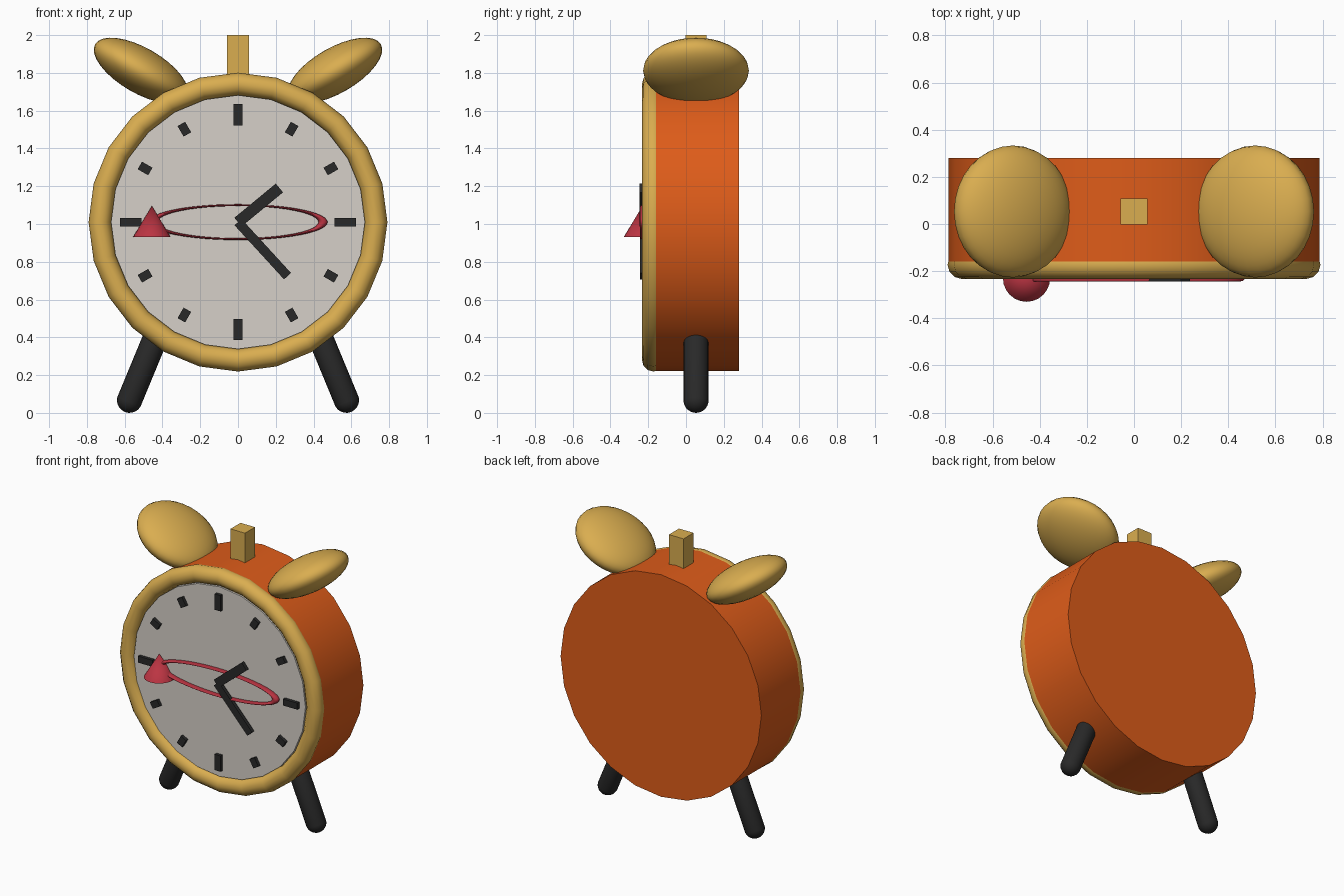
import bpy, bmesh
from math import radians, sin, cos, pi

if "Cube" in bpy.data.objects:
    bpy.data.objects.remove(bpy.data.objects["Cube"])

CZ = 1.01      # height of the clock centre
MID = 0.053    # depth position of bells, legs and handle
SIDES = 24


def material(name, rgb):
    m = bpy.data.materials.new(name)
    m.diffuse_color = (*rgb, 1)
    m.use_nodes = True
    m.node_tree.nodes["Principled BSDF"].inputs["Base Color"].default_value = m.diffuse_color
    return m


ORANGE = material("orange", (0.73, 0.107, 0.01))
GOLD = material("gold", (0.70, 0.42, 0.08))
CREAM = material("cream", (0.67, 0.63, 0.58))
DARK = material("dark", (0.022, 0.022, 0.022))
RED = material("red", (0.50, 0.035, 0.055))


def finish(name, mat, smooth=True):
    ob = bpy.context.object
    ob.name = ob.data.name = name
    ob.data.materials.append(mat)
    if smooth:
        bpy.ops.object.shade_smooth_by_angle(angle=radians(40))
    return ob


def disc(name, mat, radius, y0, y1):
    bpy.ops.mesh.primitive_cylinder_add(vertices=SIDES, radius=radius, depth=y1 - y0,
                                        location=(0, (y0 + y1) / 2, CZ), rotation=(pi / 2, 0, 0))
    return finish(name, mat)


def torus(name, mat, major, minor, y, segments):
    bpy.ops.mesh.primitive_torus_add(major_radius=major, minor_radius=minor,
                                     major_segments=segments, minor_segments=12,
                                     location=(0, y, CZ), rotation=(pi / 2, 0, 0))
    return finish(name, mat)


def box(name, mat, size, loc, turn=0):
    bpy.ops.mesh.primitive_cube_add(size=1, location=loc, rotation=(0, turn, 0))
    bpy.context.object.scale = size
    return finish(name, mat, False)


def dial_bar(name, angle, r0, r1, width, y0, y1):
    """Dark bar on the dial from radius r0 to r1, angle clockwise from twelve."""
    a, r = radians(angle), (r0 + r1) / 2
    box(name, DARK, (width, y1 - y0, r1 - r0),
        (r * sin(a), (y0 + y1) / 2, CZ + r * cos(a)), a)


# Case, rim and dial
disc("case", ORANGE, 0.787, -0.17, 0.28)
torus("rim", GOLD, 0.731, 0.06, -0.173, SIDES)
disc("dial", CREAM, 0.672, -0.205, -0.15)

# Hour marks, longer at the quarters
for i in range(12):
    half = 0.056 if i % 3 == 0 else 0.032
    dial_bar(f"hour_mark_{i}", i * 30, 0.568 - half, 0.568 + half, 0.046, -0.228, -0.195)

# Hands
dial_bar("hour_hand", 50.5, 0, 0.284, 0.06, -0.245, -0.22)
dial_bar("minute_hand", 137.5, 0, 0.388, 0.05, -0.244, -0.219)

# Flattened red ring and cone in front of the dial
ring = torus("dial_ring", RED, 0.45, 0.024, -0.22, 48)
ring.scale = (1, 0.2, 1)
bpy.ops.mesh.primitive_cone_add(vertices=24, radius1=0.1, depth=0.165,
                                location=(-0.456, -0.23, 1.013))
finish("dial_cone", RED)

# Top handle
box("top_handle", GOLD, (0.114, 0.112, 0.25), (0, MID, 1.875))

for side, s in (("left", -1), ("right", 1)):
    # Bell: flattened sphere leaning toward the middle
    bpy.ops.mesh.primitive_uv_sphere_add(segments=32, ring_count=16, radius=1,
                                         location=(s * 0.514, MID, 1.812),
                                         rotation=(0, -s * radians(30), 0))
    bpy.context.object.scale = (0.28, 0.28, 0.12)
    finish(f"{side}_bell", GOLD)

    # Leg: capsule made by stretching a sphere
    bpy.ops.mesh.primitive_uv_sphere_add(segments=20, ring_count=11, radius=0.067,
                                         location=(s * 0.574, MID, 0.067),
                                         rotation=(0, -s * radians(22.5), 0))
    for v in bpy.context.object.data.vertices:
        if v.co.z > 0:
            v.co.z += 0.42
    finish(f"{side}_leg", DARK)
